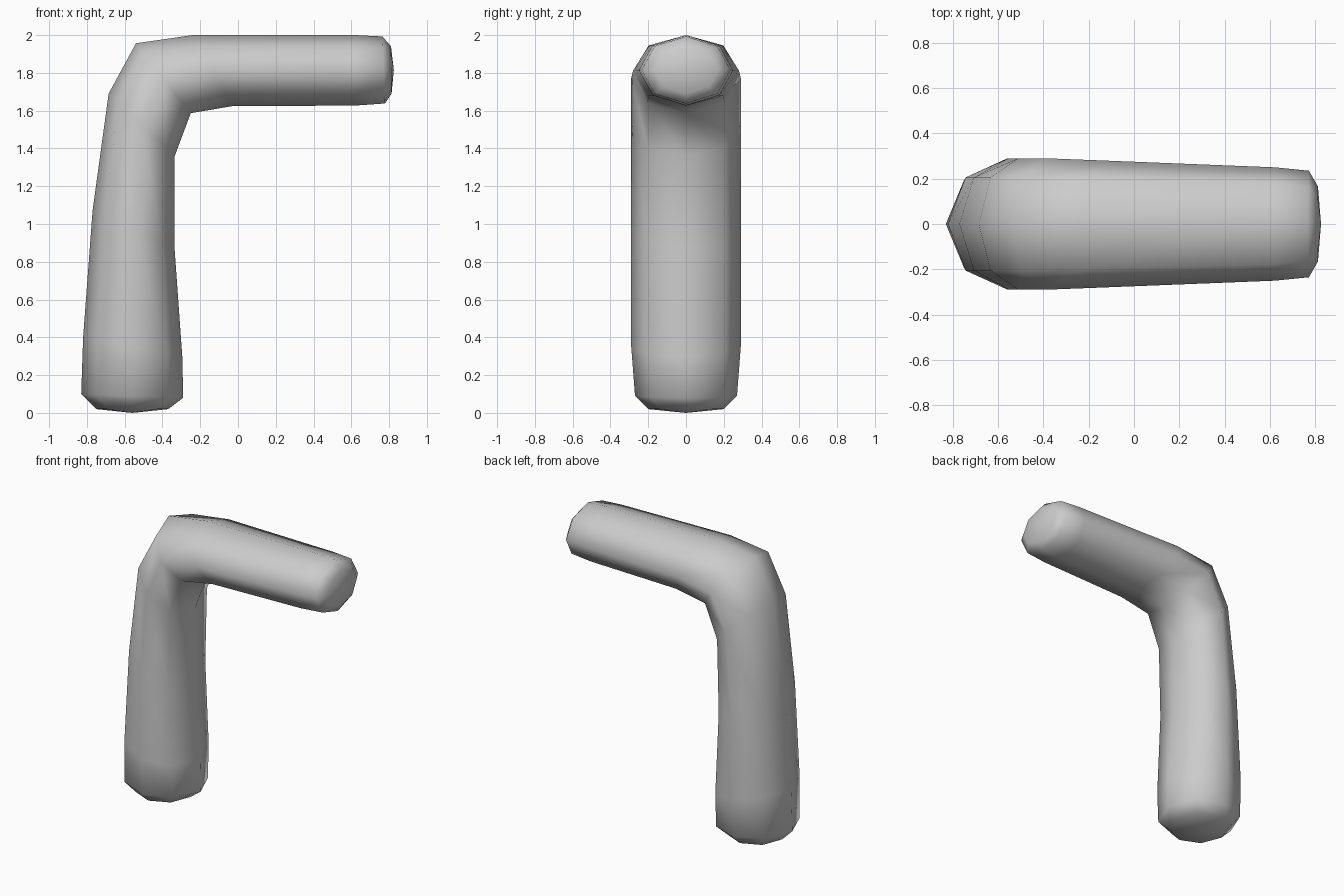
import bpy, bmesh, math
from mathutils import Vector

if "Cube" in bpy.data.objects:
    bpy.data.objects.remove(bpy.data.objects["Cube"])

# Cross-sections along the bent tube: outer (x, z), inner (x, z), half width in y
SECTIONS = [
    ((-0.75, 0.02), (-0.37, 0.02), 0.20),
    ((-0.83, 0.10), (-0.29, 0.08), 0.27),
    ((-0.82, 0.40), (-0.295, 0.30), 0.29),
    ((-0.77, 1.07), (-0.335, 0.86), 0.29),
    ((-0.685, 1.69), (-0.335, 1.36), 0.29),
    ((-0.54, 1.957), (-0.25, 1.587), 0.29),
    ((-0.24, 2.00), (-0.03, 1.624), 0.28),
    ((0.62, 2.00), (0.62, 1.627), 0.25),
    ((0.765, 1.993), (0.778, 1.638), 0.235),
    ((0.81, 1.94), (0.813, 1.69), 0.165),
]
SIDES = 8


def add_ring(bm, outer, inner, half_width):
    a = Vector((outer[0], 0, outer[1]))
    b = Vector((inner[0], 0, inner[1]))
    mid, half = (a + b) / 2, (a - b) / 2
    ring = []
    for i in range(SIDES):
        t = math.tau * i / SIDES
        ring.append(bm.verts.new(mid + half * math.cos(t)
                                 + Vector((0, half_width * math.sin(t), 0))))
    return ring


bm = bmesh.new()
rings = [add_ring(bm, *s) for s in SECTIONS]

# Tube walls
for lower, upper in zip(rings, rings[1:]):
    for i in range(SIDES):
        j = (i + 1) % SIDES
        bm.faces.new((lower[i], lower[j], upper[j], upper[i]))

# Slightly domed end caps
for ring, tip in ((rings[0], (-0.56, 0, 0.0)), (rings[-1], (0.825, 0, 1.815))):
    centre = bm.verts.new(tip)
    for i in range(SIDES):
        bm.faces.new((ring[i], ring[(i + 1) % SIDES], centre))

bmesh.ops.recalc_face_normals(bm, faces=bm.faces)
for f in bm.faces:
    f.smooth = True
mesh = bpy.data.meshes.new("bent_tube")
bm.to_mesh(mesh)
bm.free()
bpy.context.collection.objects.link(bpy.data.objects.new("bent_tube", mesh))
